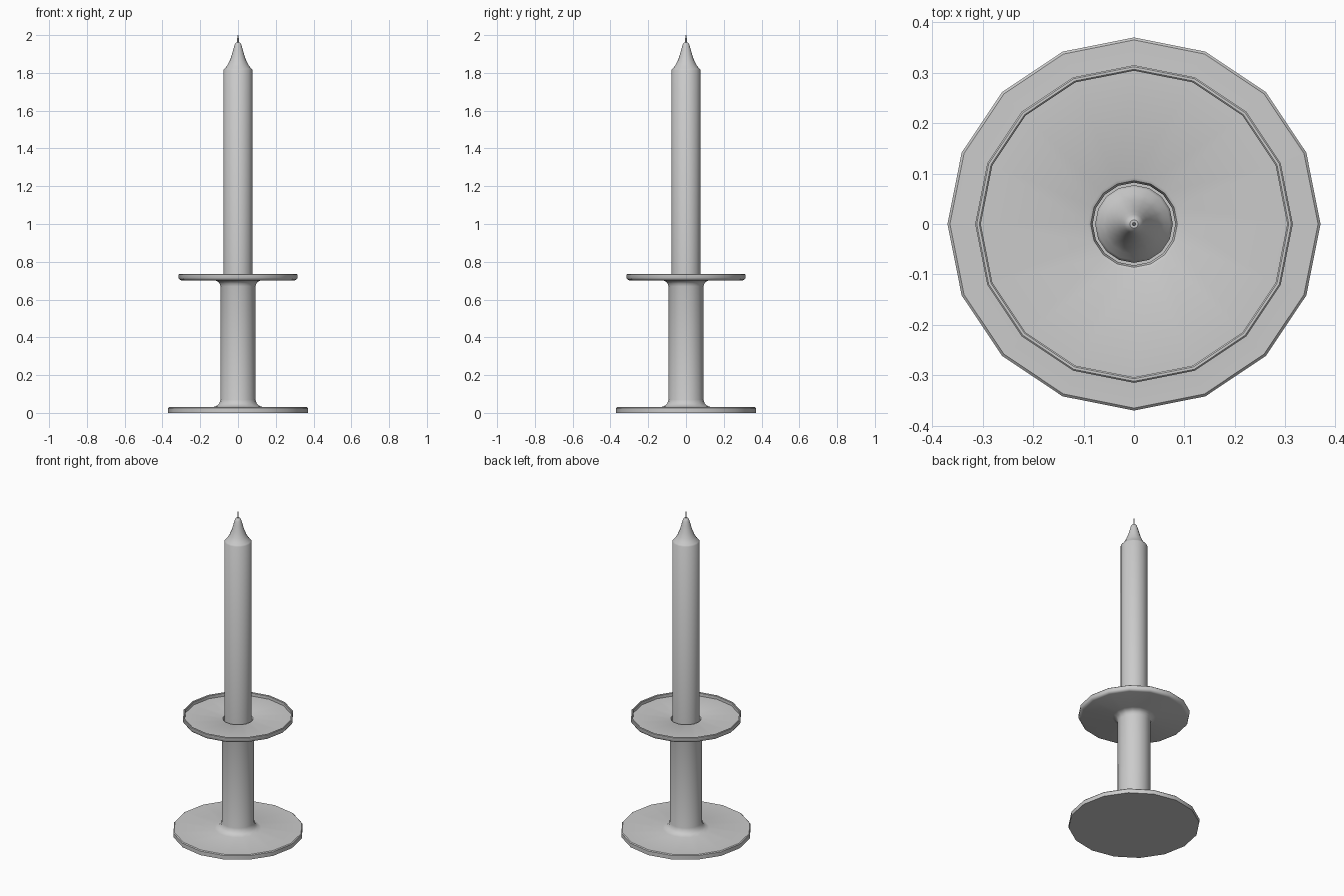
import bpy
import math

cube = bpy.data.objects.get("Cube")
if cube:
    bpy.data.objects.remove(cube, do_unlink=True)

SIDES = 16

grey = bpy.data.materials.new("plain_grey")
grey.use_nodes = True
colour = (0.6, 0.6, 0.6, 1)
grey.diffuse_color = colour
grey.node_tree.nodes["Principled BSDF"].inputs["Base Color"].default_value = colour


def lathe(name, profile, sides=SIDES):
    """Turn a profile of (radius, height) points about z; radius 0 makes a pole."""
    verts, rings, faces = [], [], []
    for r, z in profile:
        n = sides if r > 0 else 1
        rings.append([len(verts) + i % n for i in range(sides)])
        for i in range(n):
            a = math.tau * i / sides
            verts.append((r * math.cos(a), r * math.sin(a), z))
    for low, high in zip(rings, rings[1:]):
        for i in range(sides):
            j = (i + 1) % sides
            face = dict.fromkeys((low[i], low[j], high[j], high[i]))
            faces.append(list(face))
    mesh = bpy.data.meshes.new(name)
    mesh.from_pydata(verts, [], faces)
    mesh.materials.append(grey)
    obj = bpy.data.objects.new(name, mesh)
    bpy.context.collection.objects.link(obj)
    bpy.ops.object.select_all(action="DESELECT")
    obj.select_set(True)
    bpy.context.view_layer.objects.active = obj
    bpy.ops.object.shade_smooth_by_angle(angle=math.radians(40))
    return obj


# Holder: foot, flared column, drip dish with raised rim, and candle socket
lathe("holder", [
    (0, 0), (0.37, 0), (0.37, 0.025), (0.365, 0.03),
    (0.132, 0.03), (0.112, 0.038), (0.099, 0.05), (0.093, 0.07),
    (0.093, 0.67), (0.097, 0.685), (0.106, 0.695), (0.122, 0.702),
    (0.3, 0.702), (0.31, 0.706), (0.315, 0.715),
    (0.315, 0.732), (0.312, 0.735), (0.307, 0.735), (0.304, 0.732),
    (0.304, 0.714), (0.092, 0.714), (0.086, 0.711), (0.082, 0.7),
    (0.082, 0.62), (0, 0.62)])

# Candle with a tapered tip
lathe("candle", [
    (0, 0.62), (0.077, 0.62), (0.077, 1.815), (0.072, 1.822),
    (0.06, 1.835), (0.048, 1.856), (0.036, 1.885), (0.026, 1.92),
    (0.019, 1.945), (0.014, 1.957), (0.008, 1.962), (0, 1.962)])

# Wick
lathe("wick", [(0, 1.95), (0.004, 1.95), (0.004, 1.985), (0.002, 2), (0, 2)], 8)
